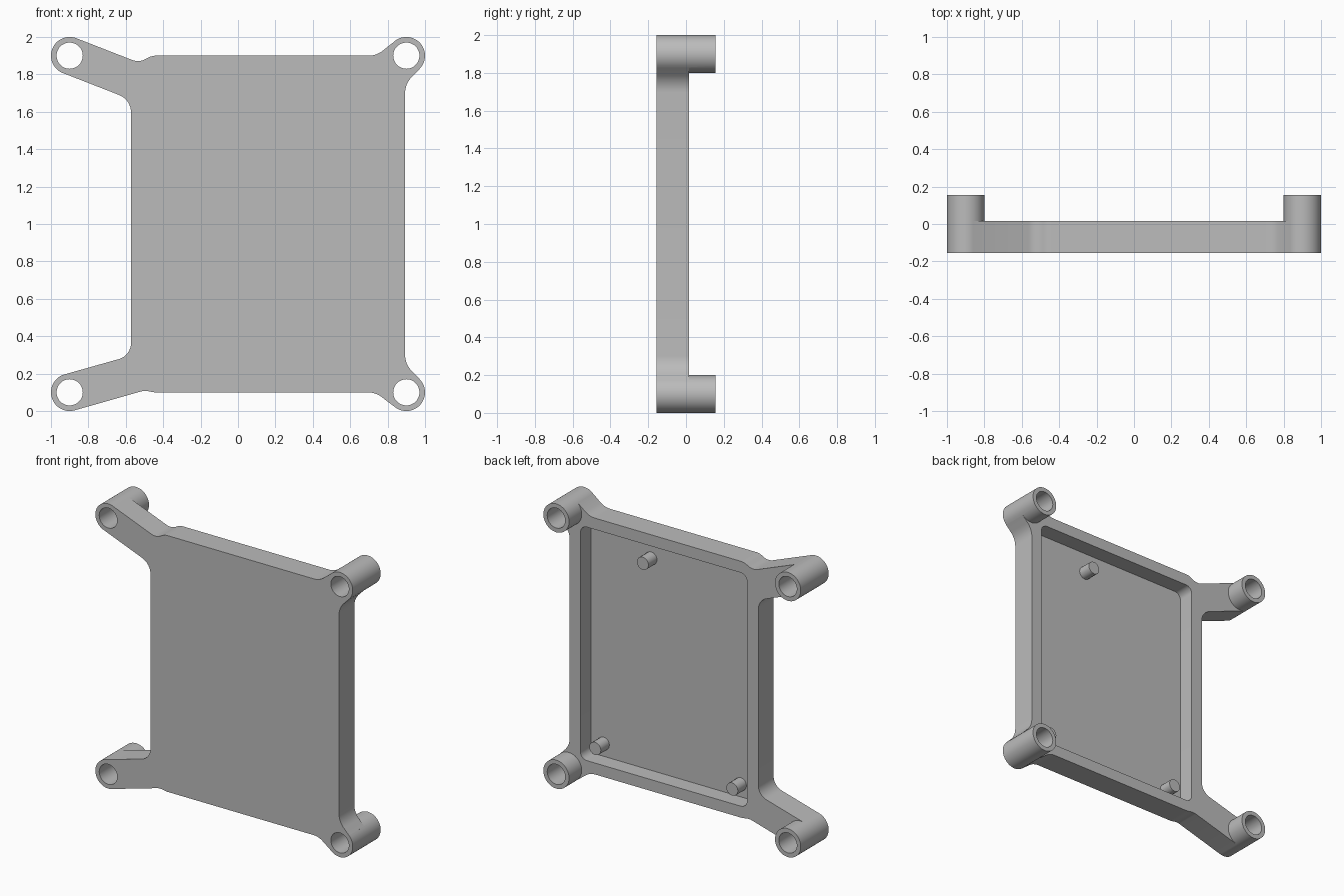
import bpy
import bmesh
import math
from mathutils import Vector

cube = bpy.data.objects.get("Cube")
if cube:
    bpy.data.objects.remove(cube, do_unlink=True)

grey = bpy.data.materials.new("plain grey")
grey.use_nodes = True
GREY = (0.5, 0.5, 0.5, 1)
grey.diffuse_color = GREY
grey.node_tree.nodes["Principled BSDF"].inputs["Base Color"].default_value = GREY

FRONT, FLOOR, RIM, BACK = -0.155, -0.10, 0.015, 0.155


def rounded(corners, steps=8):
    """Replace each (x, z, radius) corner with a tangent arc."""
    pts = []
    for i, (x, z, r) in enumerate(corners):
        p = Vector((x, z))
        if r == 0:
            pts.append(p)
            continue
        a = Vector(corners[i - 1][:2]) - p
        b = Vector(corners[(i + 1) % len(corners)][:2]) - p
        half = a.angle(b) / 2
        t = min(r / math.tan(half), 0.48 * a.length, 0.48 * b.length)
        a.normalize()
        b.normalize()
        centre = p + (a + b).normalized() * t / math.cos(half)
        u, v = p + a * t - centre, p + b * t - centre
        sweep = u.angle(v)
        for k in range(steps + 1):
            f = k / steps
            arc = (u * math.sin((1 - f) * sweep) + v * math.sin(f * sweep)) / math.sin(sweep)
            pts.append(centre + arc)
    return pts


def circle(x, z, r, sides=48):
    return [Vector((x + r * math.cos(math.tau * k / sides),
                    z + r * math.sin(math.tau * k / sides))) for k in range(sides)]


def prism(name, pts, y0, y1):
    """Extrude an x-z outline from y0 to y1."""
    bm = bmesh.new()
    face = bm.faces.new([bm.verts.new((p.x, y0, p.y)) for p in pts])
    ext = bmesh.ops.extrude_face_region(bm, geom=[face])
    top = [g for g in ext["geom"] if isinstance(g, bmesh.types.BMVert)]
    bmesh.ops.translate(bm, verts=top, vec=(0, y1 - y0, 0))
    bmesh.ops.recalc_face_normals(bm, faces=bm.faces)
    mesh = bpy.data.meshes.new(name)
    bm.to_mesh(mesh)
    bm.free()
    mesh.materials.append(grey)
    obj = bpy.data.objects.new(name, mesh)
    bpy.context.collection.objects.link(obj)
    return obj


def combine(target, tool, operation):
    """Apply a boolean, then drop the tool."""
    bpy.context.view_layer.objects.active = target
    mod = target.modifiers.new(operation, "BOOLEAN")
    mod.operation, mod.solver, mod.object = operation, "EXACT", tool
    tool.hide_render = True
    bpy.ops.object.modifier_apply(modifier=mod.name)
    bpy.data.objects.remove(tool, do_unlink=True)


# Cover outline with its four mounting arms, clockwise from the top left
outline = [
    (-0.864, 1.993, 0), (-0.53, 1.863, 0.09), (-0.46, 1.9, 0.09),
    (0.74, 1.9, 0.12), (0.83, 1.971, 0),
    (0.971, 1.829, 0), (0.893, 1.75, 0.14), (0.893, 0.25, 0.14),
    (0.971, 0.171, 0), (0.835, 0.024, 0),
    (0.735, 0.1, 0.12), (-0.45, 0.1, 0.1), (-0.5, 0.11, 0.1),
    (-0.8725, 0.004, 0), (-0.9275, 0.196, 0),
    (-0.572, 0.296, 0.09), (-0.572, 1.665, 0.1), (-0.936, 1.807, 0),
]
cover = prism("cover", rounded(outline), FRONT, RIM)

# Mounting bosses with through holes
corners = [(x, z) for x in (-0.9, 0.9) for z in (0.1, 1.9)]
for x, z in corners:
    combine(cover, prism("boss", circle(x, z, 0.1), FRONT, BACK), "UNION")
for x, z in corners:
    combine(cover, prism("hole_cutter", circle(x, z, 0.07), -0.3, 0.3), "DIFFERENCE")

# Recess in the back
r = 0.05
recess = [(-0.485, 0.18, r), (0.81, 0.18, r), (0.81, 1.82, r), (-0.485, 1.82, r)]
combine(cover, prism("recess_cutter", rounded(recess), FLOOR, 0.3), "DIFFERENCE")

# Locating pegs on the recess floor
parts = [cover]
for name, x, z in (("upper_peg", 0.34, 1.67), ("lower_left_peg", 0.71, 0.27),
                   ("lower_right_peg", -0.355, 0.27)):
    parts.append(prism(name, circle(x, z, 0.045, 16), FLOOR - 0.01, -0.005))

# Smooth rounded walls, sharp edges
bpy.ops.object.select_all(action="DESELECT")
for obj in parts:
    obj.select_set(True)
bpy.context.view_layer.objects.active = cover
bpy.ops.object.shade_smooth_by_angle(angle=math.radians(30))
